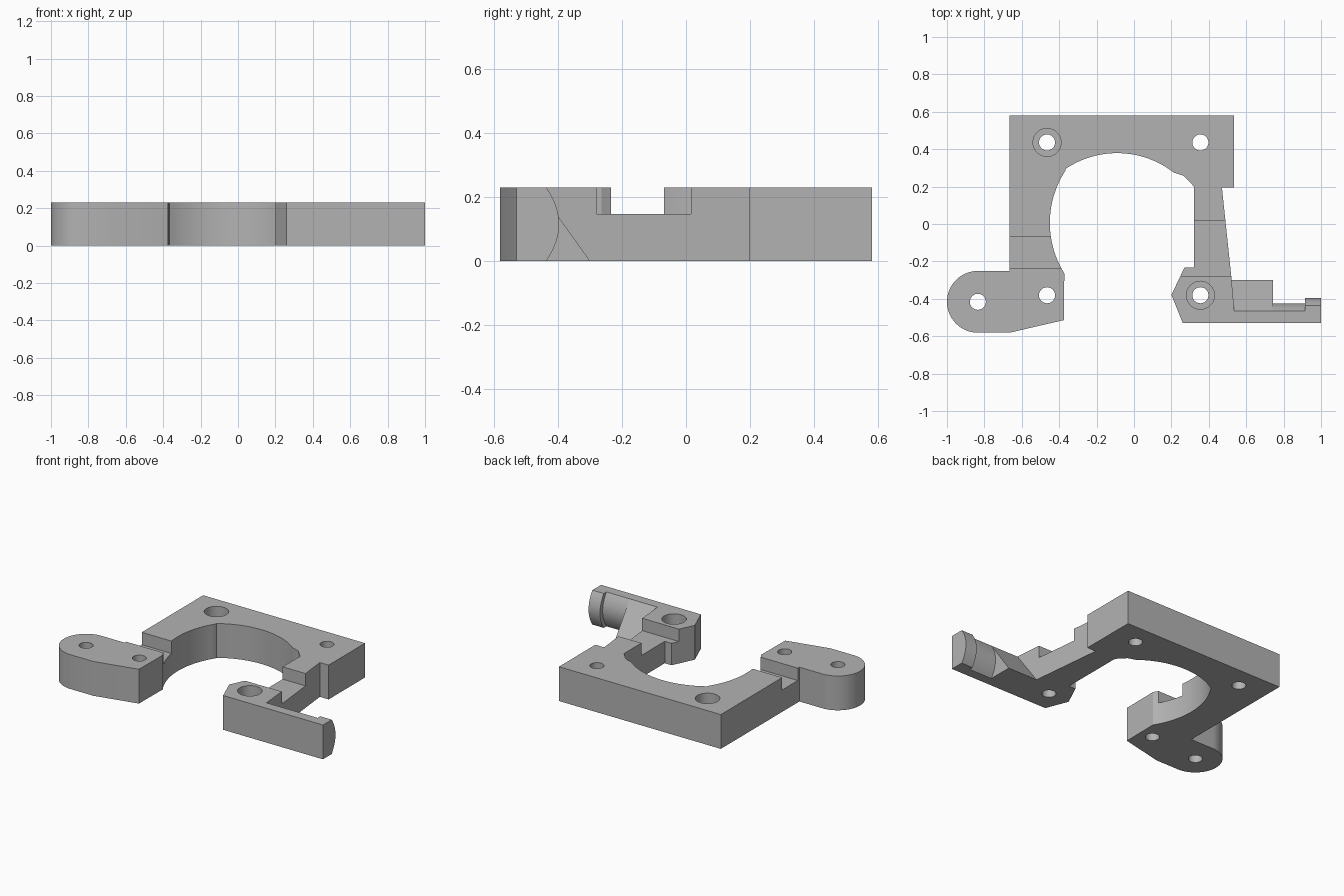
import bpy
import bmesh
from math import sin, cos, radians
from mathutils import Matrix

H = 0.23        # plate thickness
STEP = 0.147    # floor height of the notches

cube = bpy.data.objects.get("Cube")
if cube:
    bpy.data.objects.remove(cube, do_unlink=True)

grey = bpy.data.materials.new("plain grey")
grey.use_nodes = True
grey.diffuse_color = (0.45, 0.45, 0.45, 1)
grey.node_tree.nodes["Principled BSDF"].inputs["Base Color"].default_value = (0.45, 0.45, 0.45, 1)


def arc(cx, cy, r, start, end, n):
    """Points on an arc, angles in degrees."""
    angles = [radians(start + (end - start) * i / n) for i in range(n + 1)]
    return [(cx + r * cos(a), cy + r * sin(a)) for a in angles]


def prism(name, outline, low, high, along_x=False):
    """Extrude an outline along z, or a (y, z) outline along x."""
    bm = bmesh.new()
    verts = [bm.verts.new((low, a, b) if along_x else (a, b, low)) for a, b in outline]
    face = bm.faces.new(verts)
    top = bmesh.ops.extrude_face_region(bm, geom=[face])["geom"]
    shift = (high - low, 0, 0) if along_x else (0, 0, high - low)
    bmesh.ops.translate(bm, vec=shift, verts=[v for v in top if isinstance(v, bmesh.types.BMVert)])
    bmesh.ops.recalc_face_normals(bm, faces=bm.faces[:])
    mesh = bpy.data.meshes.new(name)
    bm.to_mesh(mesh)
    bm.free()
    mesh.materials.append(grey)
    obj = bpy.data.objects.new(name, mesh)
    bpy.context.collection.objects.link(obj)
    return obj


def combine(obj, tool, operation):
    """Apply one boolean and remove the tool."""
    mod = obj.modifiers.new("cut", "BOOLEAN")
    mod.operation = operation
    mod.solver = "EXACT"
    mod.object = tool
    bpy.context.view_layer.objects.active = obj
    bpy.ops.object.modifier_apply(modifier=mod.name)
    bpy.data.objects.remove(tool, do_unlink=True)


def box(name, x0, x1, y0, y1, z0, z1):
    return prism(name, [(x0, y0), (x1, y0), (x1, y1), (x0, y1)], z0, z1)


# Main plate with the arched opening, two legs and the round lug
outline = [(-0.665, 0.585), (0.535, 0.585), (0.535, 0.2), (0.47, 0.2),
           (0.52, -0.275), (0.536, -0.46), (0.536, -0.525), (0.26, -0.525),
           (0.2, -0.375), (0.27, -0.228), (0.32, -0.228), (0.32, 0.205), (0.265, 0.262)]
outline += arc(-0.09, -0.11, 0.493, 52, 124, 24)
outline += arc(0.06, 0.01, 0.51, 147, 212, 20)
outline += [(-0.375, -0.51), (-0.665, -0.577)]
outline += arc(-0.835, -0.412, 0.165, 270, 90, 28)
outline += [(-0.665, -0.247)]
bracket = prism("bracket", outline, 0, H)

# Notches across both legs
combine(bracket, box("left_notch", 0.1, 0.6, -0.275, 0.02, STEP, 0.4), "DIFFERENCE")
combine(bracket, box("right_notch", -0.8, -0.2, -0.23, -0.065, STEP, 0.4), "DIFFERENCE")


# Side arm: bar with a bulged back, end flange and sloped brace
def bulged(back):
    half = H / 2
    curve = [(back + 0.04 * (1 - (z / half) ** 2), z + half)
             for z in [half * (i / 8 - 1) for i in range(17)]]
    return [(-0.525, H), (-0.525, 0)] + curve


combine(bracket, prism("arm_bar", bulged(-0.46), 0.5, 0.95, True), "UNION")
combine(bracket, prism("arm_flange", bulged(-0.432), 0.915, 1.0, True), "UNION")
brace = [(-0.525, 0), (-0.295, 0), (-0.46, H), (-0.525, H)]
combine(bracket, prism("arm_brace", brace, 0.5, 0.742, True), "UNION")

# Screw holes, two of them counterbored from above
for x, y, bored in [(-0.465, 0.44, True), (0.355, -0.377, True), (0.355, 0.44, False),
                    (-0.465, -0.377, False), (-0.835, -0.412, False)]:
    combine(bracket, prism("hole", arc(x, y, 0.043, 0, 345, 23), -0.1, 0.4), "DIFFERENCE")
    if bored:
        combine(bracket, prism("bore", arc(x, y, 0.075, 0, 348.75, 31), 0.13, 0.4), "DIFFERENCE")

# Centre, then shade smooth with crisp edges
bracket.data.transform(Matrix.Translation((0, -0.004, 0)))
bpy.ops.object.select_all(action="DESELECT")
bracket.select_set(True)
bpy.context.view_layer.objects.active = bracket
bpy.ops.object.shade_smooth_by_angle(angle=radians(25))
